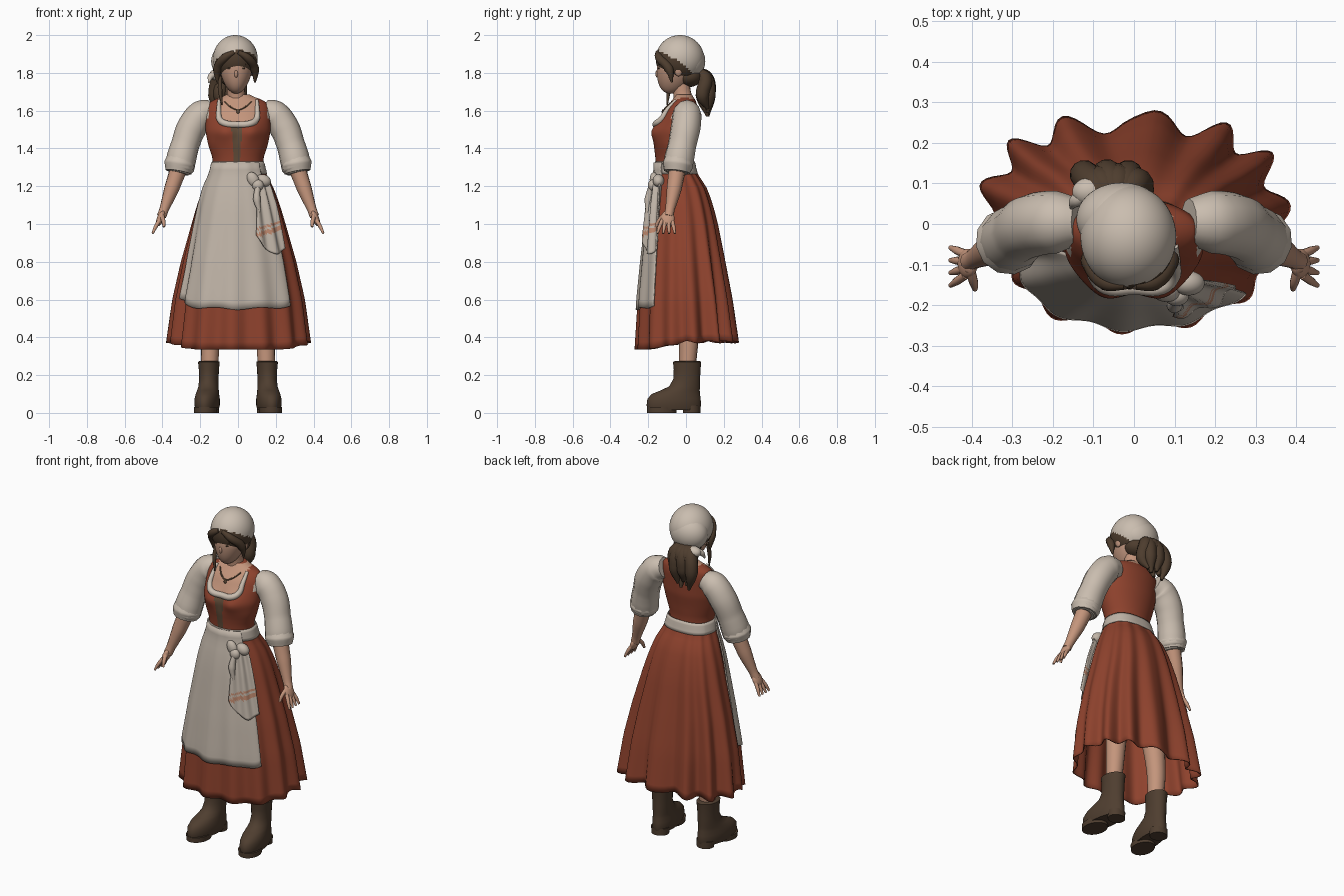
import bpy, bmesh, math
from math import sin, cos, pi, radians
from mathutils import Matrix, Vector

if "Cube" in bpy.data.objects:
    bpy.data.objects.remove(bpy.data.objects["Cube"])


def material(name, r, g, b):
    m = bpy.data.materials.new(name)
    m.use_nodes = True
    m.diffuse_color = (r, g, b, 1)
    m.node_tree.nodes["Principled BSDF"].inputs["Base Color"].default_value = (r, g, b, 1)
    return m


RUST = material("rust cloth", .27, .054, .026)
CREAM = material("cream linen", .59, .51, .43)
APRON = material("apron linen", .53, .46, .39)
SKIN = material("skin", .55, .30, .20)
FACE = material("face skin", .48, .275, .19)
HAIR = material("dark brown hair", .075, .046, .027)
BOOT = material("boot leather", .078, .048, .029)
LACE = material("lacing brown", .12, .072, .04)
STRIPE = material("towel stripe", .50, .24, .15)


def finish(ob, mats):
    for m in mats:
        ob.data.materials.append(m)
    bpy.ops.object.select_all(action='DESELECT')
    ob.select_set(True)
    bpy.context.view_layer.objects.active = ob
    if ob.type == 'CURVE':
        bpy.ops.object.convert(target='MESH')
    bpy.ops.object.shade_smooth_by_angle(angle=radians(60))
    return bpy.context.object


def loft(name, rows, mats, rule=None, closed=True, caps=False, thick=0):
    """Skin rows of points, ordered from low to high."""
    bm = bmesh.new()
    grid = [[bm.verts.new(p) for p in row] for row in rows]
    n = len(rows[0])
    for lo, hi in zip(grid, grid[1:]):
        for c in range(n if closed else n - 1):
            d = (c + 1) % n
            f = bm.faces.new((lo[c], lo[d], hi[d], hi[c]))
            if rule:
                f.material_index = rule(f.calc_center_median())
    if caps:
        bm.faces.new(grid[0][::-1])
        bm.faces.new(grid[-1])
    me = bpy.data.meshes.new(name)
    bm.to_mesh(me)
    bm.free()
    ob = bpy.data.objects.new(name, me)
    bpy.context.collection.objects.link(ob)
    if thick:
        mod = ob.modifiers.new("thickness", 'SOLIDIFY')
        mod.thickness = thick
    return finish(ob, mats)


def tube(name, points, radii, mat):
    """Round tube of varying radius through the points."""
    cu = bpy.data.curves.new(name, 'CURVE')
    cu.dimensions, cu.bevel_depth, cu.use_fill_caps = '3D', 1, True
    cu.bevel_resolution, cu.resolution_u = 4, 6
    sp = cu.splines.new('BEZIER')
    sp.bezier_points.add(len(points) - 1)
    for b, p, r in zip(sp.bezier_points, points, radii):
        b.co, b.radius = p, r
        b.handle_left_type = b.handle_right_type = 'AUTO'
    ob = bpy.data.objects.new(name, cu)
    bpy.context.collection.objects.link(ob)
    return finish(ob, [mat])


def ball(name, loc, size, mats, rule=None, cut=None, rot=0):
    me = bpy.data.meshes.new(name)
    bm = bmesh.new()
    bmesh.ops.create_uvsphere(bm, u_segments=48, v_segments=32, radius=1)
    bm.transform(Matrix.Translation(loc) @ Matrix.Rotation(rot, 4, 'Y') @ Matrix.Diagonal((*size, 1)))
    if cut:
        low = [v for v in bm.verts if v.co.z < cut]
        bmesh.ops.delete(bm, geom=low, context='VERTS')
    for f in bm.faces:
        f.material_index = rule(f.calc_center_median()) if rule else 0
    bm.to_mesh(me)
    bm.free()
    ob = bpy.data.objects.new(name, me)
    bpy.context.collection.objects.link(ob)
    return finish(ob, mats)


def linear(table, z):
    z = min(max(z, table[0][0]), table[-1][0])
    for a, b in zip(table, table[1:]):
        if z <= b[0]:
            k = (z - a[0]) / (b[0] - a[0])
            return [u + (v - u) * k for u, v in zip(a[1:], b[1:])]


def profile(table, z, soft=.02):
    rows = [linear(table, z + d) for d in (-soft, 0, soft)]
    return [sum(c) / 3 for c in zip(*rows)]


# Skirt: z, half width, centre y, half depth
SKIRT = [(.33, .374, 0, .258), (.6, .343, -.009, .237), (.8, .302, -.016, .212), (1.0, .248, -.022, .184),
         (1.1, .22, -.028, .166), (1.2, .184, -.036, .141), (1.27, .145, -.054, .106), (1.34, .13, -.06, .1)]


def skirt_point(t, z, out=0, fold=1):
    rx, cy, ry = profile(SKIRT, z)
    back = max(0, sin(t))
    amp = (.003 + .026 * max(0, (1.25 - z) / .9) ** 1.3) * (.45 + .55 * min(1, back * 3 + .15)) * fold
    # The right front hangs inward in one deep fold
    dent = .045 * min(1, max(0, (1.27 - z) / .5)) * math.exp(-((t - radians(201)) / radians(17)) ** 2)
    grow = amp * cos(14 * (t - radians(8))) + out - dent
    e = 1 - .2 * min(1, back * 2)
    c, s = cos(t), sin(t)
    return Vector(((rx + grow) * math.copysign(abs(c) ** e, c), cy + (ry + grow) * math.copysign(abs(s) ** e, s), z))


def hem(t):
    k = min(1, max(0, (sin(t) + .8) / .8))
    return .335 + .04 * k + .006 * cos(14 * t) * k


N = 168
turn = [2 * pi * i / N for i in range(N)]
loft("skirt", [[skirt_point(t, hem(t) + (1.31 - hem(t)) * r / 24) for t in turn] for r in range(25)],
     [RUST], thick=.006)

# Apron panel and waistband
span = [radians(193 + 127 * i / 60) for i in range(61)]


def apron_hem(t):
    k = (t - radians(270)) / radians(65)
    return .552 + .035 * abs(k) ** 3 + .006 * sin(t * 9)


loft("apron", [[skirt_point(t, apron_hem(t) + (1.325 - apron_hem(t)) * r / 20, .012, .6) for t in span]
               for r in range(21)], [APRON], closed=False, thick=.008)
loft("waistband", [[skirt_point(t, 1.265 + .065 * r / 4, .007 if r in (1, 2, 3) else .004, 0) for t in turn]
                   for r in range(5)], [APRON], thick=.005)

# Tied towel at the left hip with a striped end
drape = [i / 16 for i in range(17)]


def towel_point(u, v):
    z = (.87 - .06 * sin(u * pi) + .07 * (1 - u)) * (1 - v) + 1.215 * v
    t = radians(306 + (u - .5) * (34 - 6 * v) + 4 * v)
    return skirt_point(t, z, .028 + .009 * sin(u * 13 + v * 2), 0)


loft("towel", [[towel_point(u, v / 30) for u in drape] for v in range(31)], [APRON, STRIPE],
     rule=lambda c: int(.943 < c.z - (c.x - .15) * .3 < .968 or .982 < c.z - (c.x - .15) * .3 < .992),
     closed=False, thick=.008)
ball("towel_knot", (.105, -.178, 1.205), (.03, .024, .03), [APRON])
ball("towel_loop", (.08, -.17, 1.235), (.03, .022, .042), [APRON], rot=-.5)
ball("towel_loop_outer", (.135, -.146, 1.23), (.04, .03, .032), [APRON], rot=.4)
tube("towel_short_end", [(.105, -.185, 1.2), (.1, -.2, 1.13), (.115, -.205, 1.06)], [.014, .02, .008], APRON)

# Torso: z, half width, centre y, half depth
TORSO = [(1.28, .13, -.058, .1), (1.35, .135, -.06, .102), (1.42, .158, -.06, .11), (1.49, .172, -.052, .113),
         (1.56, .172, -.038, .1), (1.61, .168, -.025, .088), (1.65, .15, -.012, .066), (1.685, .05, -.01, .04)]


def torso_point(t, z):
    rx, cy, ry = profile(TORSO, z, .012)
    p = Vector((rx * cos(t), cy + ry * sin(t), z))
    if p.y < cy:
        p.y -= .028 * math.exp(-((abs(p.x) - .075) / .06) ** 2 - ((z - 1.49) / .055) ** 2)
    return p


def torso_colour(c):
    x, z = abs(c.x), c.z
    if c.y < -.03:
        if z > 1.535 and x < .098:
            return 1
        if z < 1.525 and abs(c.x + .006) < .016 + (z - 1.33) * .07:
            return 3
        return 2 if z > 1.56 and x > .155 else 0
    if z > 1.66 and x < .09:
        return 1
    return 2 if z > 1.5 and x > .155 else 0


loft("bodice", [[torso_point(2 * pi * i / 144, 1.28 + .405 * r / 54) for i in range(144)] for r in range(55)],
     [RUST, SKIN, CREAM, LACE], rule=torso_colour, caps=True)


def on_chest(x, z, out=.002):
    rx = profile(TORSO, z, .012)[0]
    p = torso_point(-math.acos(max(-1, min(1, x / rx))), z)
    return (p.x, p.y - out, z)


# Neckline frill and necklace
line = [(-.1, 1.655), (-.102, 1.6), (-.098, 1.555), (-.07, 1.533), (0, 1.526), (.07, 1.533), (.098, 1.555),
        (.102, 1.6), (.1, 1.655)]
tube("neckline_frill", [on_chest(*p) for p in line], [.009, .013, .016, .018, .018, .018, .016, .013, .009], CREAM)
tube("necklace", [on_chest(x, 1.65 - .045 * cos(x * 22)) for x in (-.07, -.035, 0, .035, .07)], [.004] * 5, LACE)
ball("pendant", on_chest(.0, 1.595), (.009, .006, .012), [LACE])

# Neck and head
tube("neck", [(-.005, -.005, 1.62), (-.01, -.02, 1.69), (-.015, -.035, 1.78)], [.058, .048, .05], SKIN)
face = ball("face", (-.01, -.062, 1.812), (.083, .093, .122), [FACE])
for v in face.data.vertices:
    k = max(0, (1.81 - v.co.z) / .12)
    v.co.x = -.01 + (v.co.x + .01) * (1 - .18 * k)
    v.co.y -= .02 * k * k
ball("nose", (-.01, -.151, 1.795), (.01, .011, .02), [FACE])
for s in (1, -1):
    ball("eye", (-.01 + s * .034, -.143, 1.825), (.013, .005, .005), [HAIR], rot=s * .1)
    ball("eyebrow", (-.01 + s * .036, -.142, 1.847), (.018, .005, .003), [HAIR], rot=s * .15)
    ball("ear", (-.01 + s * .088, -.04, 1.81), (.012, .02, .028), [FACE])

# Headscarf over hair, split along a tilted line
ball("headscarf_and_hair", (-.014, -.032, 1.875), (.118, .128, .125), [HAIR, CREAM],
     rule=lambda c: int(c.z > 1.925 - .68 * (c.y + .16) + .15 * c.x), cut=1.785)
ball("headscarf_back", (-.03, .012, 1.862), (.112, .09, .1), [CREAM])
ball("nape_hair", (-.02, .015, 1.78), (.08, .07, .055), [HAIR])
ball("scarf_knot", (-.11, .08, 1.79), (.042, .034, .03), [CREAM])
tube("scarf_tail", [(-.1, .08, 1.79), (-.14, .06, 1.785), (-.155, .04, 1.75)], [.018, .018, .005], CREAM)
for s in (1, -1):
    tube("side_lock", [(-.01 + s * .01, -.15, 1.91), (-.01 + s * .06, -.142, 1.88), (-.01 + s * .098, -.09, 1.82),
                       (-.01 + s * .1, -.075, 1.75)], [.012, .022, .024, .005], HAIR)
tube("loose_strand", [(-.095, -.07, 1.78), (-.095, -.09, 1.71), (-.085, -.1, 1.63)], [.01, .012, .004], HAIR)

# Ponytail strands
for i in range(6):
    a = i - 2.5
    tube("ponytail_strand", [(-.045 + a * .008, .06, 1.8), (-.05 + a * .02, .112 - abs(a) * .005, 1.77),
                             (-.055 + a * .027, .122 - (i % 2) * .035, 1.68), (-.055 + a * .018, .115, 1.57 + (i % 3) * .02)],
         [.03, .038, .036, .008], HAIR)

# Arms, mirrored
for s in (1, -1):
    def m(*pts):
        return [(s * x, y, z) for x, y, z in pts]

    tube("sleeve", m((.135, .005, 1.6), (.19, .005, 1.58), (.245, -.002, 1.51), (.279, -.02, 1.42),
                     (.299, -.035, 1.35), (.31, -.045, 1.295), (.316, -.048, 1.27)),
         [.058, .077, .079, .075, .079, .078, .055], CREAM)
    tube("sleeve_cuff", m((.303, -.038, 1.345), (.309, -.043, 1.315), (.316, -.048, 1.275)), [.074, .083, .07], CREAM)
    tube("forearm", m((.312, -.045, 1.3), (.35, -.062, 1.19), (.392, -.085, 1.075), (.405, -.092, 1.04)),
         [.046, .04, .025, .025], SKIN)
    ball("hand", (s * .41, -.097, 1.03), (.019, .036, .045), [SKIN], rot=-s * .4)
    for i in range(4):
        d = i - 1.5
        tube("finger", m((.415, -.1 + d * .017, 1.02), (.436, -.103 + d * .025, .985), (.452, -.105 + d * .031, .95)),
             [.011, .01, .006], SKIN)
    tube("thumb", m((.405, -.11, 1.05), (.395, -.145, 1.015), (.392, -.16, .985)), [.013, .011, .007], SKIN)

# Boots: z, half width, centre y, half length
SHAFT = [(.015, .058, -.065, .138), (.04, .065, -.065, .145), (.075, .065, -.064, .142), (.1, .06, -.054, .128),
         (.12, .056, -.03, .103), (.14, .053, -.008, .082), (.18, .051, .004, .071), (.23, .053, .006, .071),
         (.27, .057, .006, .075), (.276, .046, .006, .062)]
SOLE = [(0, .06, -.13, .078), (.03, .062, -.13, .079)]
HEEL = [(0, .05, .03, .046), (.04, .052, .03, .046)]
for s in (1, -1):
    for name, table in (("boot", SHAFT), ("boot_sole", SOLE), ("boot_heel", HEEL)):
        ob = loft(name, [[(rx * cos(t), cy + ry * sin(t), z) for t in turn[::4]] for z, rx, cy, ry in table],
                  [BOOT], caps=True)
        ob.location.x = s * .155
        ob.rotation_euler.z = s * .13
    tube("leg", [(s * .15, .008, .25), (s * .145, .015, .42), (s * .12, 0, .7), (s * .08, -.02, 1.1)],
         [.045, .053, .07, .075], SKIN)
